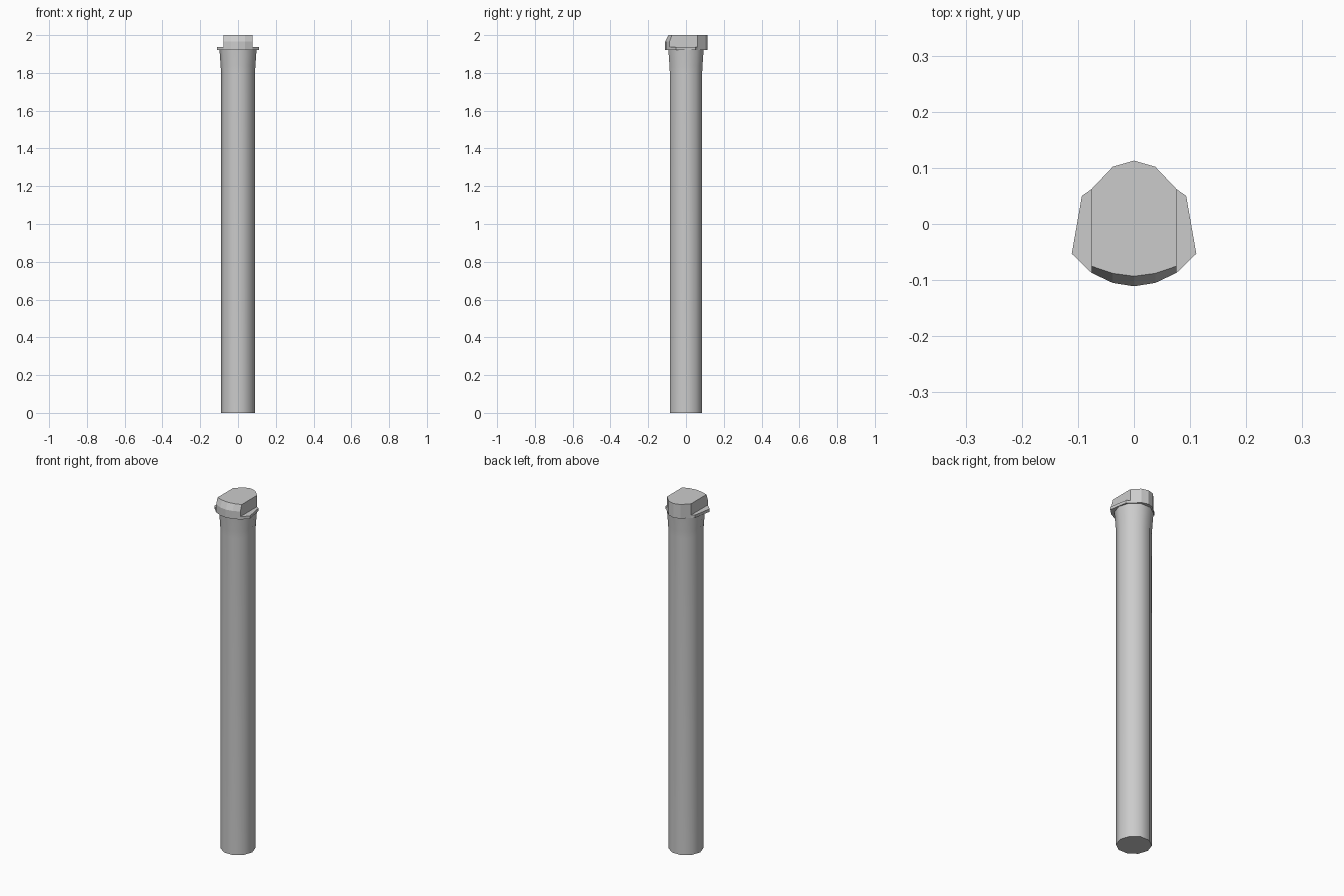
import bpy, bmesh
from math import cos, sin, tau, radians

if "Cube" in bpy.data.objects:
    bpy.data.objects.remove(bpy.data.objects["Cube"])


def loft(name, rings):
    """Skin a stack of equal-length rings and close both ends."""
    bm = bmesh.new()
    loops = [[bm.verts.new(p) for p in ring] for ring in rings]
    n = len(loops[0])
    for a, b in zip(loops, loops[1:]):
        for i in range(n):
            j = (i + 1) % n
            bm.faces.new((a[i], a[j], b[j], b[i]))
    bm.faces.new(loops[0][::-1])
    bm.faces.new(loops[-1])
    bmesh.ops.recalc_face_normals(bm, faces=bm.faces)
    mesh = bpy.data.meshes.new(name)
    bm.to_mesh(mesh)
    bm.free()
    obj = bpy.data.objects.new(name, mesh)
    bpy.context.collection.objects.link(obj)
    return obj


def smooth(obj):
    bpy.ops.object.select_all(action='DESELECT')
    obj.select_set(True)
    bpy.context.view_layer.objects.active = obj
    bpy.ops.object.shade_smooth_by_angle(angle=radians(40))


def circle(r, z, n=10):
    return [(r * cos(tau * i / n), r * sin(tau * i / n), z) for i in range(n)]


def at(outline, z):
    return [(x, y, z) for x, y in outline]


# Ten-sided shaft with a slight flare at the top
shaft = loft("shaft", [circle(r, z) for r, z in
                       ((0.09, 0), (0.09, 1.8), (0.092, 1.84), (0.098, 1.92))])
smooth(shaft)

# Cap with rounded front and back, flat sides and a bevelled front top edge
back = [(0.076, 0.062), (0.038, 0.102), (0, 0.113), (-0.038, 0.102), (-0.076, 0.062)]
front = [(-0.076, -0.087), (-0.038, -0.105), (0, -0.111), (0.038, -0.105), (0.076, -0.087)]
front_top = [(-0.076, -0.075), (-0.038, -0.088), (0, -0.093), (0.038, -0.088), (0.076, -0.075)]
cap = loft("cap", [at(back + front, 1.92), at(back + front, 1.965), at(back + front_top, 2.0)])

# Thin tabs jutting from each side of the cap
tab = [(0.076, -0.087), (0.111, -0.053), (0.093, 0.05), (0.076, 0.062)]
for side, name in ((1, "right_tab"), (-1, "left_tab")):
    outline = [(side * x, y) for x, y in tab]
    loft(name, [at(outline, 1.92), at(outline, 1.936)])
